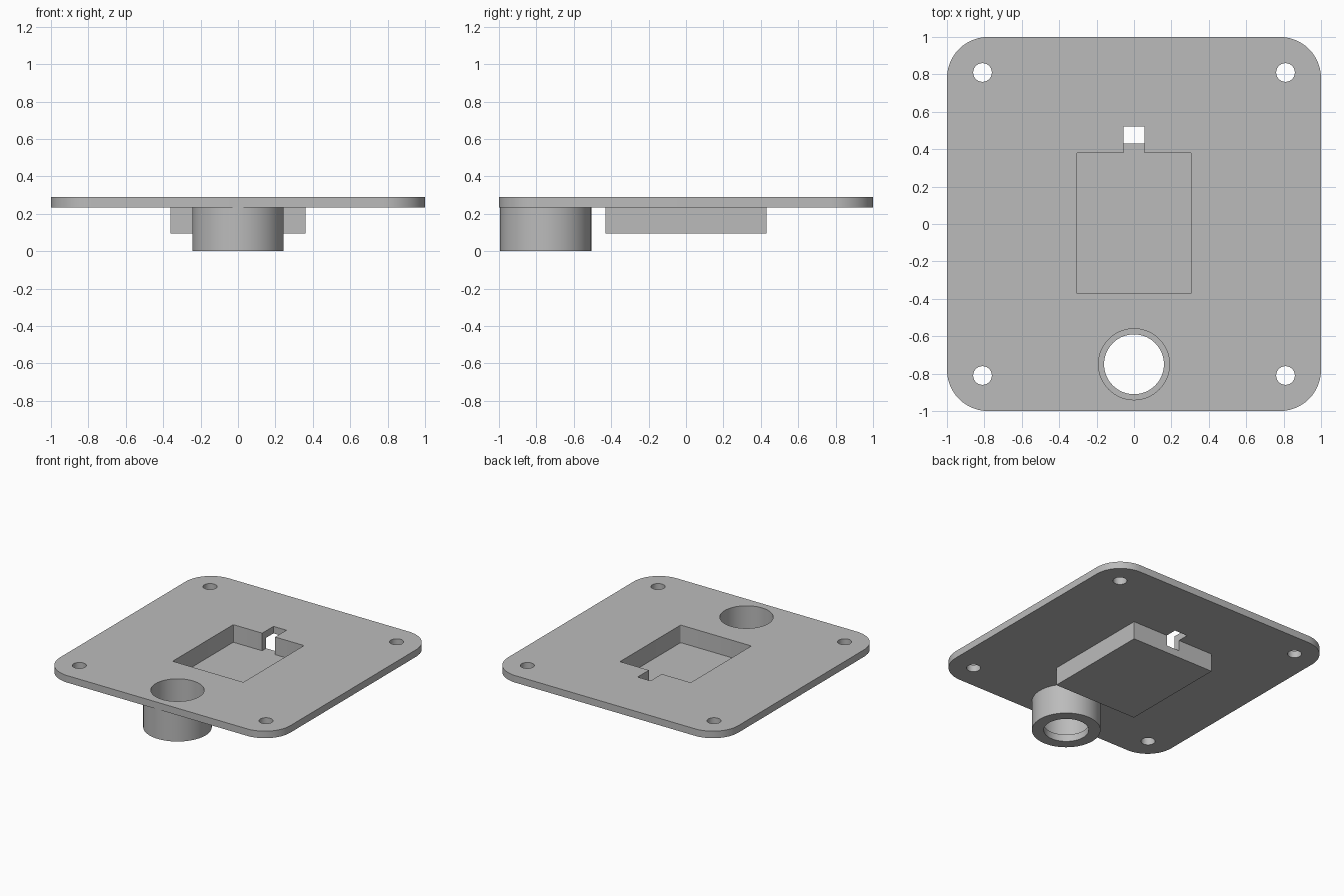
import bpy
import bmesh
from math import sin, cos, pi, radians

PLATE_BOTTOM, PLATE_TOP = 0.235, 0.29
FLOOR = 0.152          # pocket floor height
BORE_Y = -0.75         # centre of the round collar
ABOVE, BELOW = 0.4, -0.1

cube = bpy.data.objects.get("Cube")
if cube:
    bpy.data.objects.remove(cube, do_unlink=True)

grey = bpy.data.materials.new("plain_grey")
grey.use_nodes = True
colour = (0.5, 0.5, 0.5, 1)
grey.diffuse_color = colour
grey.node_tree.nodes["Principled BSDF"].inputs["Base Color"].default_value = colour


def circle(x, y, r, n=64):
    return [(x + r * cos(2 * pi * i / n), y + r * sin(2 * pi * i / n)) for i in range(n)]


def rectangle(x0, x1, y0, y1, r=0, steps=12):
    """Rectangle outline, with rounded corners when r is given."""
    if not r:
        return [(x0, y0), (x1, y0), (x1, y1), (x0, y1)]
    centres = [(x1 - r, y1 - r), (x0 + r, y1 - r), (x0 + r, y0 + r), (x1 - r, y0 + r)]
    return [(cx + r * cos(a), cy + r * sin(a))
            for k, (cx, cy) in enumerate(centres)
            for a in [(k + i / steps) * pi / 2 for i in range(steps + 1)]]


def prism(name, outline, z0, z1):
    bm = bmesh.new()
    base = bm.faces.new([bm.verts.new((x, y, z0)) for x, y in outline])
    top = bmesh.ops.extrude_face_region(bm, geom=[base])["geom"]
    bmesh.ops.translate(bm, vec=(0, 0, z1 - z0),
                        verts=[v for v in top if isinstance(v, bmesh.types.BMVert)])
    bmesh.ops.recalc_face_normals(bm, faces=bm.faces[:])
    mesh = bpy.data.meshes.new(name)
    bm.to_mesh(mesh)
    bm.free()
    mesh.materials.append(grey)
    obj = bpy.data.objects.new(name, mesh)
    bpy.context.collection.objects.link(obj)
    return obj


def combine(body, tool, operation):
    """Apply a boolean to the body and discard the tool."""
    mod = body.modifiers.new(tool.name, "BOOLEAN")
    mod.operation, mod.solver, mod.object = operation, "EXACT", tool
    bpy.context.view_layer.objects.active = body
    bpy.ops.object.modifier_apply(modifier=mod.name)
    bpy.data.objects.remove(tool, do_unlink=True)


# Rounded square plate with the tray and the collar hanging below it
body = prism("mounting_plate", rectangle(-1, 1, -1, 1, 0.22), PLATE_BOTTOM, PLATE_TOP)
inside = PLATE_TOP - 0.02
combine(body, prism("tray", rectangle(-0.36, 0.36, -0.43, 0.43), 0.095, inside), "UNION")
combine(body, prism("collar", circle(0, BORE_Y, 0.244), 0, inside), "UNION")

# Tray pocket, and the cable slot that breaks through its back wall
cutters = [
    prism("pocket", rectangle(-0.307, 0.307, -0.372, 0.38, 0.008, 3), FLOOR, ABOVE),
    prism("cable_slot", rectangle(-0.056, 0.056, 0.3, 0.52), FLOOR, ABOVE),
    # Collar bore with a narrower lip at its lower end
    prism("bore", circle(0, BORE_Y, 0.19), 0.055, ABOVE),
    prism("lip_hole", circle(0, BORE_Y, 0.16), BELOW, ABOVE),
]
# Screw holes in the four corners
cutters += [prism("screw_hole", circle(x, y, 0.05, 32), BELOW, ABOVE)
            for x in (-0.81, 0.81) for y in (-0.81, 0.81)]
for cutter in cutters:
    combine(body, cutter, "DIFFERENCE")

# Smooth round walls, sharp edges elsewhere
bpy.ops.object.select_all(action="DESELECT")
body.select_set(True)
bpy.context.view_layer.objects.active = body
bpy.ops.object.shade_smooth_by_angle(angle=radians(30))
